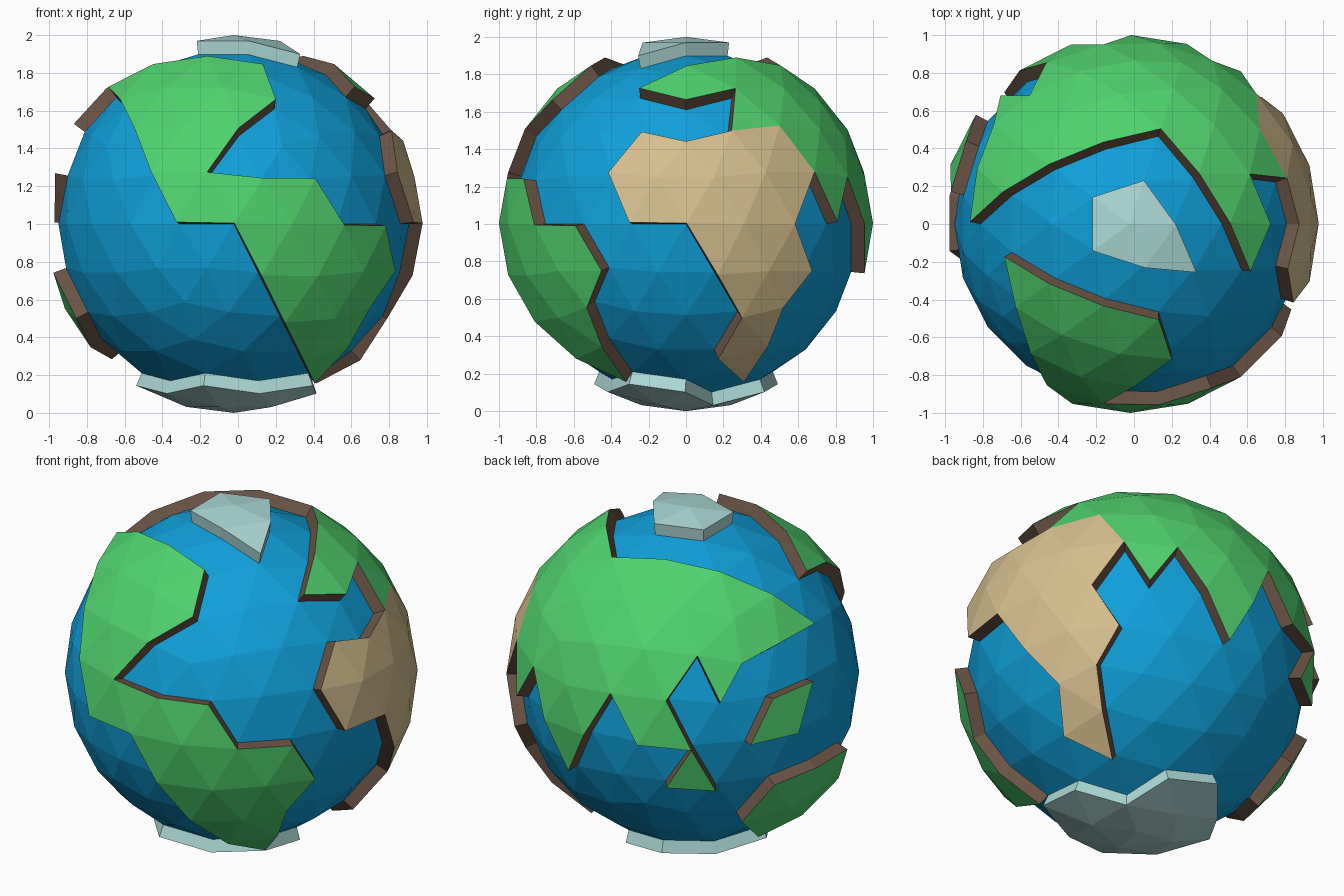
import bpy, bmesh, math
from mathutils import Vector

if "Cube" in bpy.data.objects:
    bpy.data.objects.remove(bpy.data.objects["Cube"])

R, T = 0.928, 0.072      # ocean radius and plate thickness


def material(name, rgb):
    m = bpy.data.materials.new(name)
    m.diffuse_color = (*rgb, 1)
    m.use_nodes = True
    m.node_tree.nodes["Principled BSDF"].inputs["Base Color"].default_value = m.diffuse_color
    return m


BLUE = material("ocean blue", (0.005, 0.35, 0.70))
GREEN = material("grass green", (0.08, 0.64, 0.155))
SAND = material("desert sand", (0.68, 0.52, 0.275))
BROWN = material("earth brown", (0.145, 0.088, 0.06))
ICE = material("ice", (0.42, 0.70, 0.68))


def direction(lat, lon):
    a, b = math.radians(lat), math.radians(lon)
    return Vector((math.cos(a) * math.cos(b), math.cos(a) * math.sin(b), math.sin(a)))


def inside_test(outline):
    """Return a test for directions inside a (lat, lon) outline, in stereographic projection."""
    pts = [direction(*p) for p in outline]
    mid = sum(pts, Vector()).normalized()
    u = mid.orthogonal().normalized()
    w = mid.cross(u)

    def flat(p):
        k = 1 / max(1 + p.dot(mid), 1e-6)
        return p.dot(u) * k, p.dot(w) * k

    poly = [flat(p) for p in pts]

    def test(p):
        x, y = flat(p)
        hit = False
        for (x1, y1), (x2, y2) in zip(poly, poly[1:] + poly[:1]):
            if (y1 > y) != (y2 > y) and x < x1 + (y - y1) * (x2 - x1) / (y2 - y1):
                hit = not hit
        return hit
    return test


def globe():
    bm = bmesh.new()
    bmesh.ops.create_icosphere(bm, subdivisions=3, radius=R)
    return bm


def finish(bm, name, mats):
    me = bpy.data.meshes.new(name)
    bm.to_mesh(me)
    bm.free()
    for m in mats:
        me.materials.append(m)
    ob = bpy.data.objects.new(name, me)
    bpy.context.collection.objects.link(ob)
    return ob


land_tests = []


def plate(name, wall, *areas):
    """Raise the globe faces inside the given (material, outline) areas into a plate."""
    bm = globe()
    tests = [inside_test(o) for _, o in areas]
    land_tests.extend(tests)
    drop = []
    for f in bm.faces:
        d = f.calc_center_median().normalized()
        hits = [i for i, t in enumerate(tests) if t(d)]
        if hits:
            f.material_index = hits[0] + 1
        else:
            drop.append(f)
    bmesh.ops.delete(bm, geom=drop, context='FACES')
    bm.normal_update()
    rim = [l for f in bm.faces for l in f.loops if l.edge.is_boundary]
    rim = [(l.vert, l.link_loop_next.vert) for l in rim]
    base = {v: v.co.copy() for v in bm.verts}
    shift = {v: v.normal * T for v in base}
    for v, s in shift.items():
        v.co += s
    low = {v: bm.verts.new(base[v]) for v in {a for e in rim for a in e}}
    for a, b in rim:
        bm.faces.new((b, a, low[a], low[b])).material_index = 0
    return finish(bm, name, [wall] + [m for m, _ in areas])


# continent on the front
front = [(46.4, -166.4), (58.3, -144), (63.4, -108), (58.3, -72), (42.4, -72), (30.4, -89.5),
         (16, -98.3), (13.4, -81.5), (13.4, -62.5), (0, -54), (0, -36), (-13.4, -26.5),
         (-26.6, -36), (-58.3, -36), (-46.4, -58.4), (-31.7, -72), (-16, -81.7),
         (0, -90), (0, -108), (16, -117.7), (30.4, -126.5), (42.4, -144)]
# large continent on the back, its desert on the right and the islet at its tip
back = [(46.4, -22.4), (58.3, 0), (63.4, 36), (58.3, 72), (63.4, 108), (58.3, 144),
        (46.4, 166.4), (31.7, 180), (30.4, 161.5), (26.6, 144), (13.4, 134.5), (30.4, 126.5),
        (16, 117.7), (0, 126), (0, 108), (16, 98.3), (0, 90), (-16, 81.7), (0, 72),
        (13.4, 62.5), (0, 54), (16, 45.7), (31.7, 36), (30.4, 17.5), (46.4, 22.4), (42.4, 0)]
desert = [(30.4, -17.5), (26.6, 0), (30.4, 17.5), (31.7, 36), (16, 45.7), (0, 36),
          (-13.4, 45.5), (-26.6, 36), (-58.3, 36), (-46.4, 13.6), (-30.4, 18.5),
          (-16, 9.7), (0, 0), (0, -18), (16, -26.3)]
islet = [(0, 126), (-13.4, 117.5), (-16, 134.3)]
# islands on the left
small = [(13.4, 153.5), (16, 170.3), (0, 162), (0, 144)]
southern = [(-13.4, -170.5), (-13.4, 170.5), (-16, 153.7), (-31.7, 144), (-46.4, 157.6),
            (-42.4, 180), (-30.4, -162.5)]
# polar caps
north = [(74.5, 0), (74.5, 72), (74.5, 144), (74.5, -144), (74.5, -72), (63.4, -36)]
south = [(-58.3, 180), (-63.4, -144), (-58.3, -108), (-63.4, -72), (-58.3, -36),
         (-63.4, 0), (-74.5, 36), (-63.4, 72), (-58.3, 108), (-63.4, 144)]

parts = [
    plate("front_continent", BROWN, (GREEN, front)),
    plate("back_continent", BROWN, (GREEN, back), (SAND, desert), (GREEN, islet)),
    plate("small_island", BROWN, (GREEN, small)),
    plate("southern_island", BROWN, (GREEN, southern)),
    plate("north_ice_cap", ICE, (ICE, north)),
    plate("south_ice_cap", ICE, (ICE, south)),
]

# ocean, open beneath the plates
bm = globe()
covered = [f for f in bm.faces
           if any(t(f.calc_center_median().normalized()) for t in land_tests)]
bmesh.ops.delete(bm, geom=covered, context='FACES')
parts.append(finish(bm, "ocean", [BLUE]))

# centre the whole globe and stand it on the ground
cos = [v.co for ob in parts for v in ob.data.vertices]
lo = [min(c[i] for c in cos) for i in range(3)]
hi = [max(c[i] for c in cos) for i in range(3)]
move = Vector((-(lo[0] + hi[0]) / 2, -(lo[1] + hi[1]) / 2, -lo[2]))
for ob in parts:
    for v in ob.data.vertices:
        v.co += move
